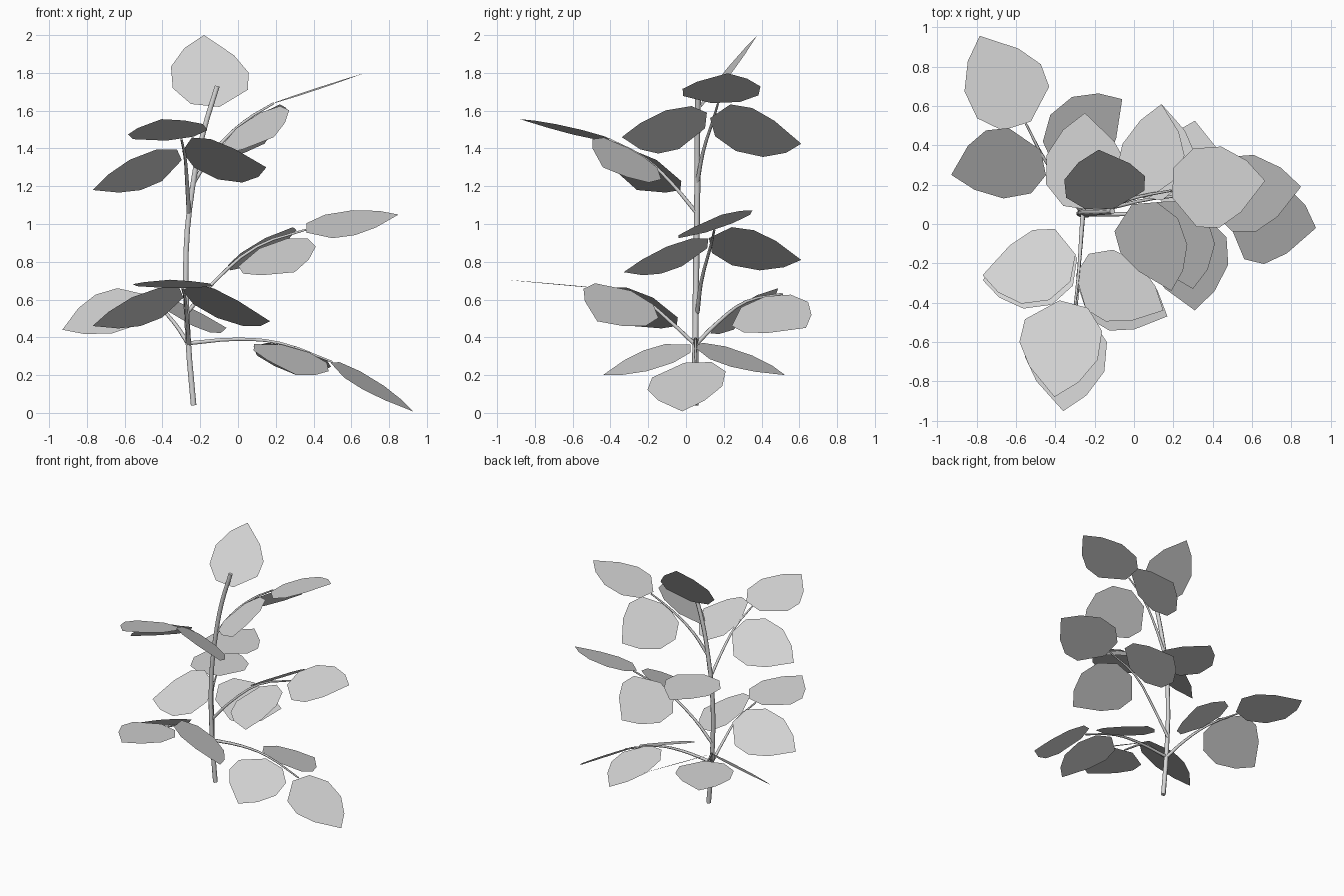
import bpy
from mathutils import Vector

cube = bpy.data.objects.get("Cube")
if cube:
    bpy.data.objects.remove(cube, do_unlink=True)

# One plain grey for the whole plant
TONE = (0.67, 0.67, 0.67, 1)
grey = bpy.data.materials.new("pale_grey")
grey.use_nodes = True
grey.diffuse_color = TONE
grey.node_tree.nodes["Principled BSDF"].inputs["Base Color"].default_value = TONE

# Leaf outline: (sideways, along) with the tip at full length
OUTLINE = [(0, .5), (.15, .36), (.22, .24), (.21, .12), (.05, 0),
           (-.1, .02), (-.19, .13), (-.19, .28), (-.11, .41)]


def leaf(name, base, tip, slope=0):
    """Flat leaf from base to tip; slope is the rise towards its right edge."""
    base, tip = Vector(base), Vector(tip)
    along = (tip - base).normalized()
    side = Vector((along.y, -along.x, 0)).normalized()
    side.z = slope
    side = (side - along * side.dot(along)).normalized()
    scale = (tip - base).length / .5
    verts = [base + side * u + along * v * scale for u, v in OUTLINE]
    mesh = bpy.data.meshes.new(name)
    mesh.from_pydata(verts, [], [list(reversed(range(len(verts))))])
    mesh.materials.append(grey)
    bpy.context.collection.objects.link(bpy.data.objects.new(name, mesh))


def stalk(name, points, r_start, r_end):
    """Tapered low-poly tube through the points."""
    curve = bpy.data.curves.new(name, "CURVE")
    curve.dimensions = "3D"
    curve.bevel_depth = 1
    curve.bevel_resolution = 1
    curve.resolution_u = 3
    curve.use_fill_caps = True
    spline = curve.splines.new("BEZIER")
    spline.bezier_points.add(len(points) - 1)
    for i, (point, co) in enumerate(zip(spline.bezier_points, points)):
        point.co = co
        point.handle_left_type = point.handle_right_type = "AUTO"
        point.radius = r_start + (r_end - r_start) * i / (len(points) - 1)
    curve.materials.append(grey)
    bpy.context.collection.objects.link(bpy.data.objects.new(name, curve))


def branch(name, path, end, left, right):
    """Stalk with an end leaf and a pair of side leaves."""
    stalk(name + "_stalk", path, .012, .006)
    leaf(name + "_end_leaf", *end)
    leaf(name + "_left_leaf", *left)
    leaf(name + "_right_leaf", *right)


# Main stem
stalk("main_stem", [(-.235, .05, .04), (-.265, .05, .4), (-.275, .055, .85),
                    (-.24, .06, 1.2), (-.185, .06, 1.48), (-.11, .065, 1.73)], .017, .015)

# Back branch
branch("back_branch", [(-.26, .05, .36), (-.34, .17, .48), (-.45, .32, .59), (-.55, .51, .63)],
       ((-.57, .5, .63), (-.785, .957, .63), 0),
       ((-.46, .335, .6), (-.93, .25, .44), .6),
       ((-.43, .33, .58), (-.06, .635, .45), -.5))

# Front branches
branch("lower_front_branch", [(-.26, .05, .36), (-.27, -.09, .49), (-.28, -.23, .6), (-.295, -.46, .66)],
       ((-.315, -.455, .66), (-.36, -.952, .705), 0),
       ((-.29, -.22, .63), (-.77, -.285, .46), -.5),
       ((-.28, -.25, .625), (.17, -.47, .485), .55))
branch("upper_front_branch", [(-.26, .055, 1.06), (-.27, -.08, 1.22), (-.28, -.22, 1.35), (-.3, -.41, 1.45)],
       ((-.33, -.395, 1.447), (-.405, -.88, 1.555), -.12),
       ((-.3, -.2, 1.36), (-.77, -.26, 1.18), -.55),
       ((-.28, -.22, 1.355), (.15, -.44, 1.3), .67))

# Left-hand branches
branch("lower_left_branch", [(-.25, .05, .37), (0, .05, .39), (.22, .05, .37), (.5, .05, .27)],
       ((.5, .04, .27), (.926, -.02, .008), -.13),
       ((.25, .05, .36), (.31, .525, .2), -.2),
       ((.28, .03, .35), (.31, -.44, .2), .27))
branch("middle_left_branch", [(-.27, .06, .53), (-.13, .08, .69), (.1, .13, .88), (.36, .15, .97)],
       ((.355, .15, .97), (.85, .19, 1.05), -.33),
       ((.1, .12, .9), (.14, .61, .81), .6),
       ((.16, .12, .89), (.3, -.33, .745), -.45))
branch("upper_left_branch", [(-.235, .06, 1.22), (-.13, .09, 1.38), (.03, .14, 1.54), (.19, .17, 1.64)],
       ((.19, .185, 1.64), (.667, .22, 1.798), 0),
       ((.03, .13, 1.53), (.14, .61, 1.425), .82),
       ((.03, .11, 1.535), (.19, -.34, 1.46), -.72))

# Single leaves on the stem
leaf("middle_stem_leaf", (-.26, .07, 1.063), (-.25, .565, 1.063))
leaf("top_leaf", (-.148, .075, 1.62), (-.18, .378, 2.0))
